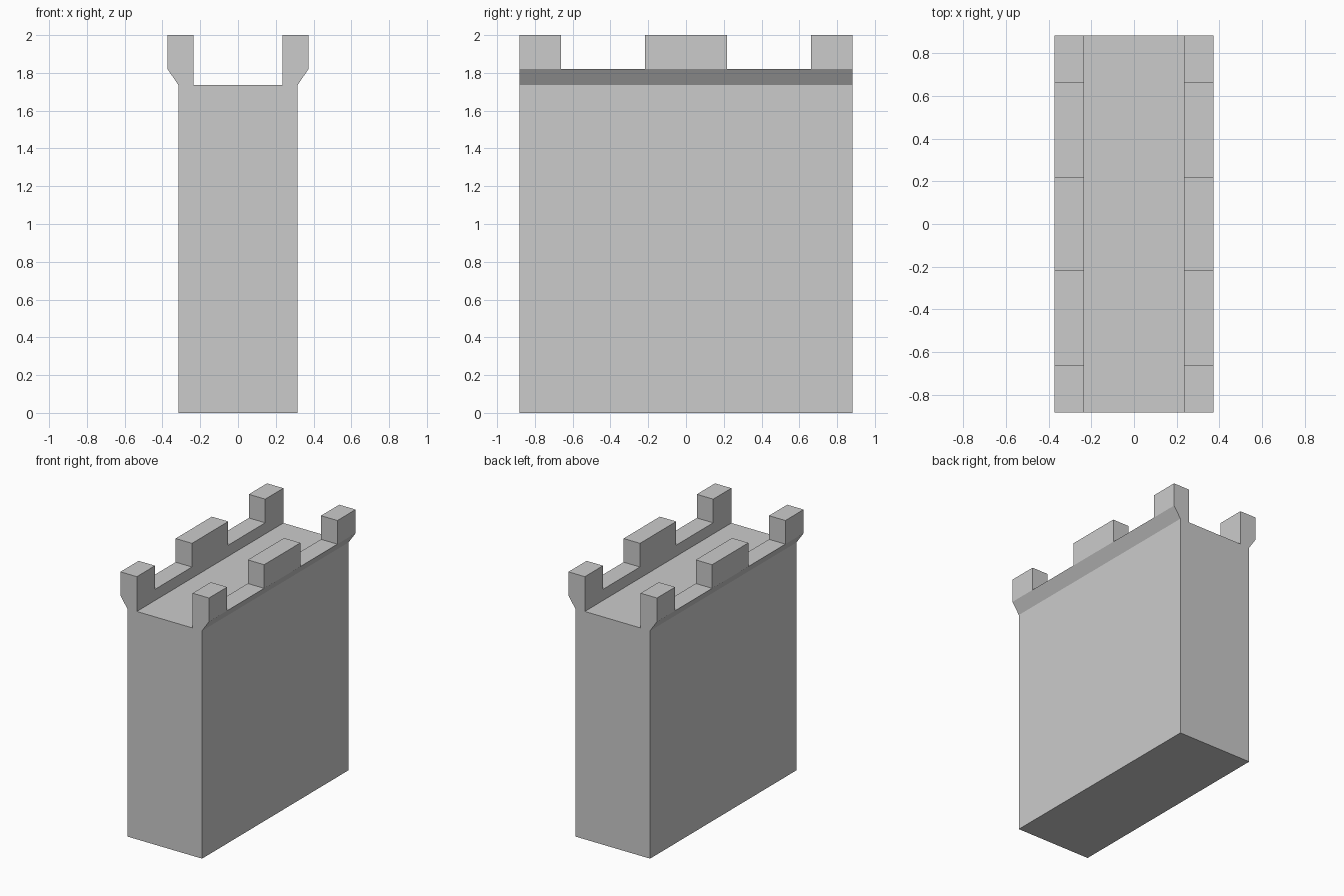
import bpy, bmesh
from mathutils import Vector

if "Cube" in bpy.data.objects:
    bpy.data.objects.remove(bpy.data.objects["Cube"])

# Main dimensions
BODY_X, OUT_X, IN_X = 0.315, 0.373, 0.235
FLOOR_Z, WALL_Z, TOP_Z = 1.735, 1.82, 2.0
CUTS = [-0.882, -0.663, -0.218, 0.218, 0.663, 0.882]

# Cross-section: body, flared parapet, sunken walkway
half = [(BODY_X, 0), (BODY_X, FLOOR_Z), (OUT_X, WALL_Z), (IN_X, WALL_Z), (IN_X, FLOOR_Z)]
profile = half + [(-x, z) for x, z in reversed(half)]
n = len(profile)

bm = bmesh.new()
rings = [[bm.verts.new((x, y, z)) for x, z in profile] for y in CUTS]

# Skin the wall along y, remembering where merlons stand
merlon_bases = []
for seg, (a, b) in enumerate(zip(rings, rings[1:])):
    for i in range(n):
        j = (i + 1) % n
        face = bm.faces.new((a[i], a[j], b[j], b[i]))
        on_top = a[i].co.z == WALL_Z == 0 or abs(a[i].co.z - WALL_Z) + abs(a[j].co.z - WALL_Z) < 1e-4
        if on_top and seg % 2 == 0:
            merlon_bases.append(face)
bm.faces.new(rings[0])
bm.faces.new(rings[-1])
bmesh.ops.recalc_face_normals(bm, faces=bm.faces)

# Raise the merlons
raised = bmesh.ops.extrude_discrete_faces(bm, faces=merlon_bases)["faces"]
bmesh.ops.translate(bm, verts=list({v for f in raised for v in f.verts}),
                    vec=Vector((0, 0, TOP_Z - WALL_Z)))

# Merge the bases and dissolve seams on flat surfaces
bmesh.ops.remove_doubles(bm, verts=bm.verts, dist=1e-4)
bmesh.ops.dissolve_limit(bm, angle_limit=0.01, verts=bm.verts, edges=bm.edges)
bmesh.ops.recalc_face_normals(bm, faces=bm.faces)

mesh = bpy.data.meshes.new("castle_wall")
bm.to_mesh(mesh)
bm.free()
bpy.context.collection.objects.link(bpy.data.objects.new("castle_wall", mesh))
